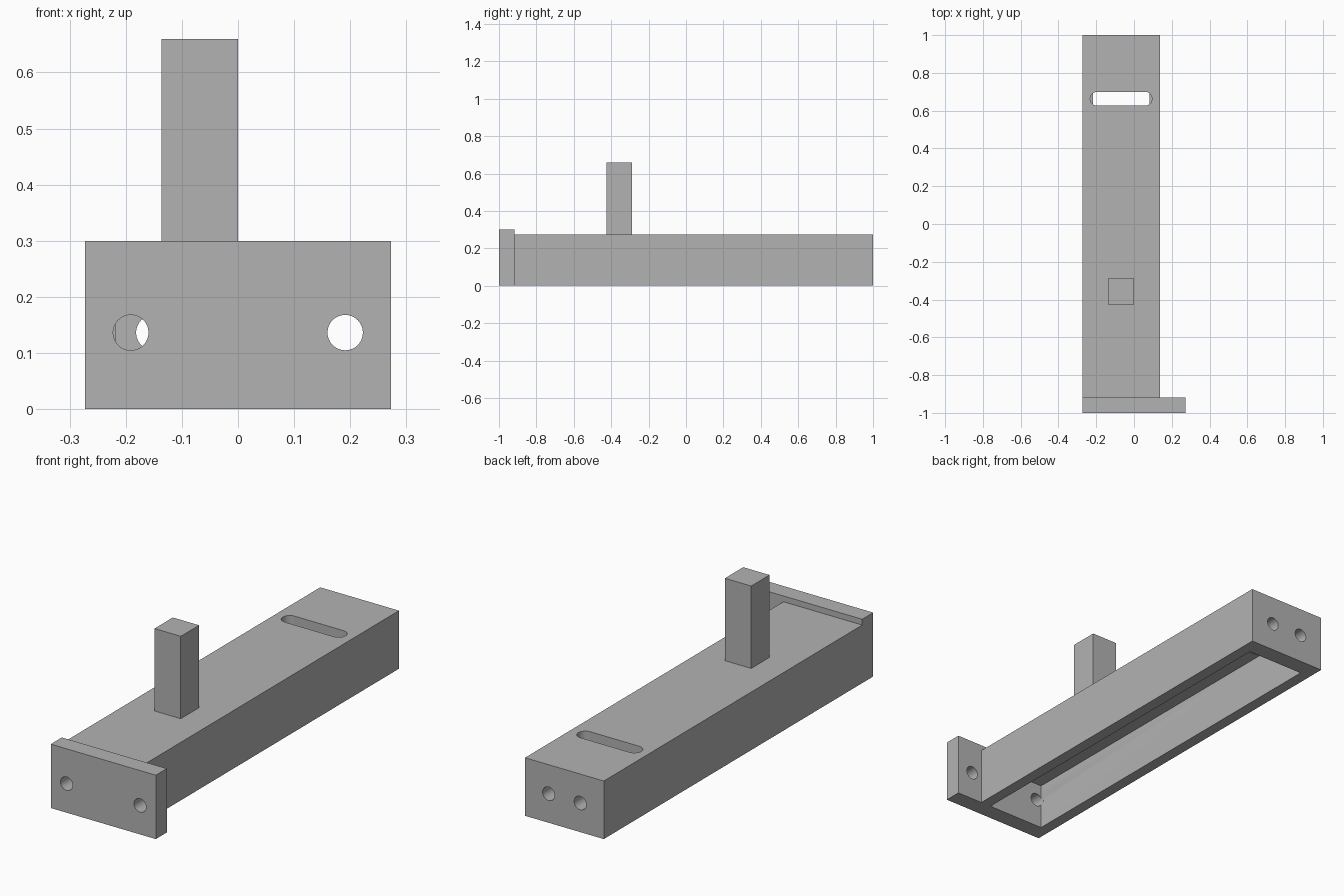
import bpy
import math

cube = bpy.data.objects.get("Cube")
if cube:
    bpy.data.objects.remove(cube, do_unlink=True)

grey = bpy.data.materials.new("plain grey")
grey.use_nodes = True
COLOUR = (0.45, 0.45, 0.45, 1)
grey.diffuse_color = COLOUR
grey.node_tree.nodes["Principled BSDF"].inputs["Base Color"].default_value = COLOUR

U = 2 / 73.3          # design unit
WALL = 2 * U
RIGHT, LEFT = -10 * U, 5 * U
MID = (RIGHT + LEFT) / 2
TOP = 10 * U
PLATE_BACK = -1 + 3 * U


def box(name, x, y, z):
    """Box from (min, max) ranges."""
    ranges = (x, y, z)
    bpy.ops.mesh.primitive_cube_add(size=1, location=[(a + b) / 2 for a, b in ranges])
    ob = bpy.context.object
    ob.name = name
    ob.scale = [b - a for a, b in ranges]
    bpy.ops.object.transform_apply(location=True, rotation=True, scale=True)
    ob.data.materials.append(grey)
    return ob


def rod(name, location, radius, depth, along_y=True):
    bpy.ops.mesh.primitive_cylinder_add(
        vertices=48, radius=radius, depth=depth, location=location,
        rotation=(math.pi / 2 if along_y else 0, 0, 0))
    ob = bpy.context.object
    ob.name = name
    ob.data.materials.append(grey)
    return ob


def cut(target, cutter):
    """Subtract the cutter and remove it."""
    mod = target.modifiers.new("cut", "BOOLEAN")
    mod.operation = "DIFFERENCE"
    mod.solver = "EXACT"
    mod.object = cutter
    cutter.hide_render = True
    bpy.context.view_layer.objects.active = target
    bpy.ops.object.modifier_apply(modifier=mod.name)
    bpy.data.objects.remove(cutter, do_unlink=True)


# Main solids
body = box("hollow_body", (RIGHT, LEFT), (PLATE_BACK, 1), (0, TOP))
plate = box("front_plate", (RIGHT, -RIGHT), (-1, PLATE_BACK), (0, 11 * U))
post = box("upright_post", (-5 * U, 0), (-0.425, -0.289), (TOP, 0.66))

# Cavity, open underneath and closed in front by the plate
cut(body, box("cavity_cutter", (RIGHT + WALL, LEFT - WALL),
              (-1.2, 1 - 3 * U), (-0.2, TOP - WALL)))

# Slot through the top skin: two round ends and a straight middle
SLOT_Y, SLOT_R, SLOT_HALF = 0.663, 0.0365, 6 * U
slot = rod("slot_cutter", (MID - SLOT_HALF + SLOT_R, SLOT_Y, TOP), SLOT_R, 2 * WALL, False)
for part in (rod("slot_end", (MID + SLOT_HALF - SLOT_R, SLOT_Y, TOP), SLOT_R, 2 * WALL, False),
             box("slot_middle", (MID - SLOT_HALF + SLOT_R, MID + SLOT_HALF - SLOT_R),
                 (SLOT_Y - SLOT_R, SLOT_Y + SLOT_R), (TOP - WALL, TOP + WALL))):
    mod = slot.modifiers.new("join", "BOOLEAN")
    mod.operation = "UNION"
    mod.solver = "EXACT"
    mod.object = part
    bpy.context.view_layer.objects.active = slot
    bpy.ops.object.modifier_apply(modifier=mod.name)
    bpy.data.objects.remove(part, do_unlink=True)
cut(body, slot)

# Paired holes in the plate and the back wall
HOLE_R, HOLE_Z = 0.0315, 5 * U
for side in (-1, 1):
    cut(plate, rod("plate_hole", (side * 7 * U, -1, HOLE_Z), HOLE_R, 0.3))
    cut(body, rod("back_hole", (MID + side * 3 * U, 1, HOLE_Z), HOLE_R, 0.3))
# The right plate hole just nicks the body wall
cut(body, rod("wall_nick", (-7 * U, -1, HOLE_Z), HOLE_R, 0.2))

# Smooth hole walls, crisp edges
for ob in (body, plate, post):
    bpy.ops.object.select_all(action="DESELECT")
    ob.select_set(True)
    bpy.context.view_layer.objects.active = ob
    bpy.ops.object.shade_smooth_by_angle(angle=math.radians(30))
